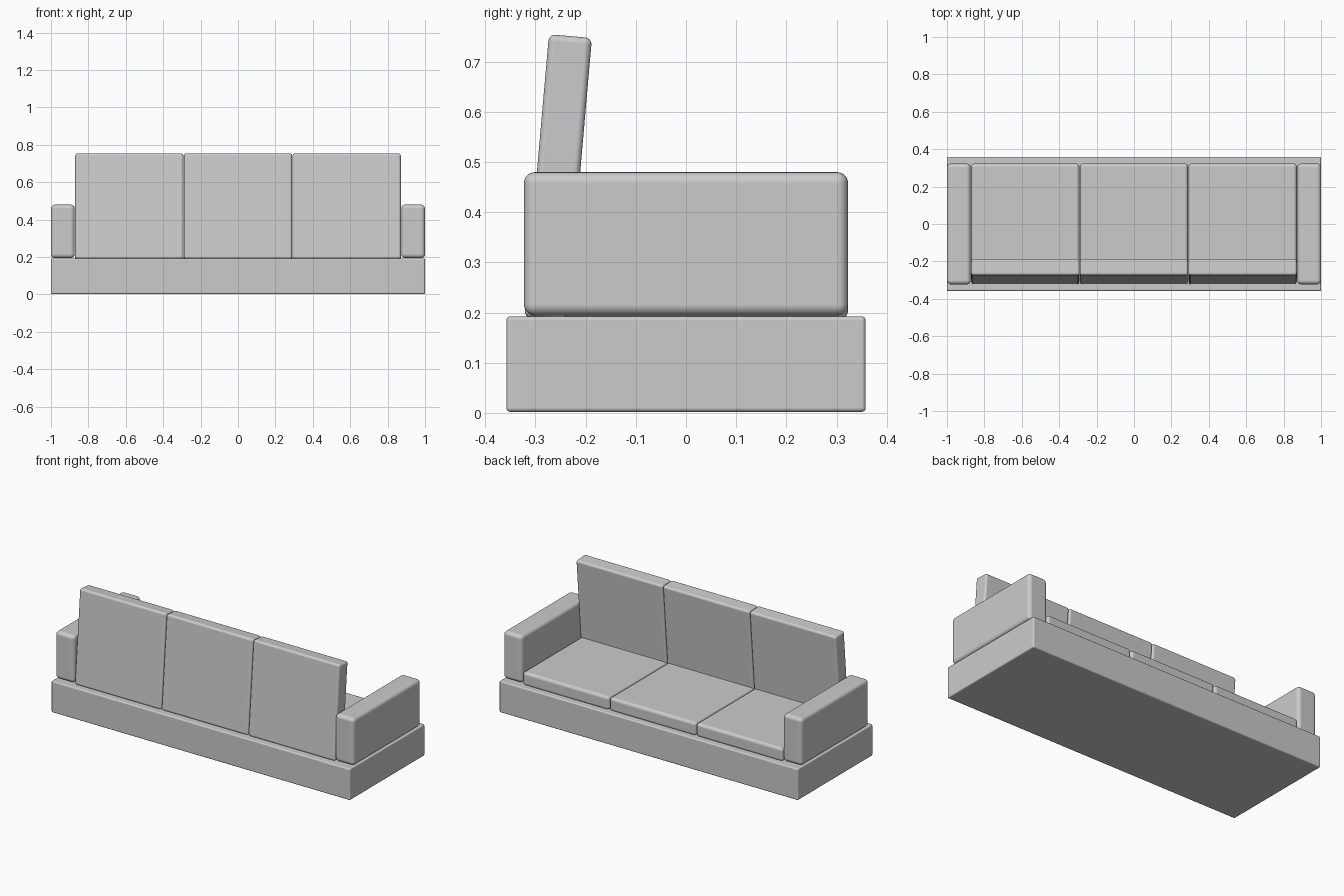
import bpy
import math

if "Cube" in bpy.data.objects:
    bpy.data.objects.remove(bpy.data.objects["Cube"])


def block(name, lo, hi, bevel, tilt=0.0):
    """Soft-edged box between two corners, optionally tilted about x through its centre."""
    centre = [(a + b) / 2 for a, b in zip(lo, hi)]
    bpy.ops.mesh.primitive_cube_add(size=1, location=centre)
    ob = bpy.context.object
    ob.name = name
    ob.scale = [b - a for a, b in zip(lo, hi)]
    bpy.ops.object.transform_apply(location=False, rotation=False, scale=True)
    ob.rotation_euler.x = tilt
    mod = ob.modifiers.new("soft_edges", "BEVEL")
    mod.width = bevel
    mod.segments = 5
    mod.harden_normals = True
    bpy.ops.object.shade_smooth_by_angle(angle=math.radians(40))
    return ob


# Plinth base
block("base", (-1, -0.358, 0.002), (1, 0.358, 0.192), 0.008)

# Armrests
for side, x0, x1 in (("left", -1, -0.873), ("right", 0.873, 1)):
    block(side + "_arm", (x0, -0.323, 0.194), (x1, 0.323, 0.48), 0.022)

# Three seat cushions and three leaning back cushions
pitch = 0.581
half = pitch / 2 - 0.001
for i, label in enumerate(("left", "middle", "right")):
    x = (i - 1) * pitch
    block(label + "_seat", (x - half, -0.28, 0.186), (x + half, 0.323, 0.268), 0.018)
    block(label + "_back", (x - half, -0.298, 0.186), (x + half, -0.212, 0.752),
          0.013, math.radians(-5))
